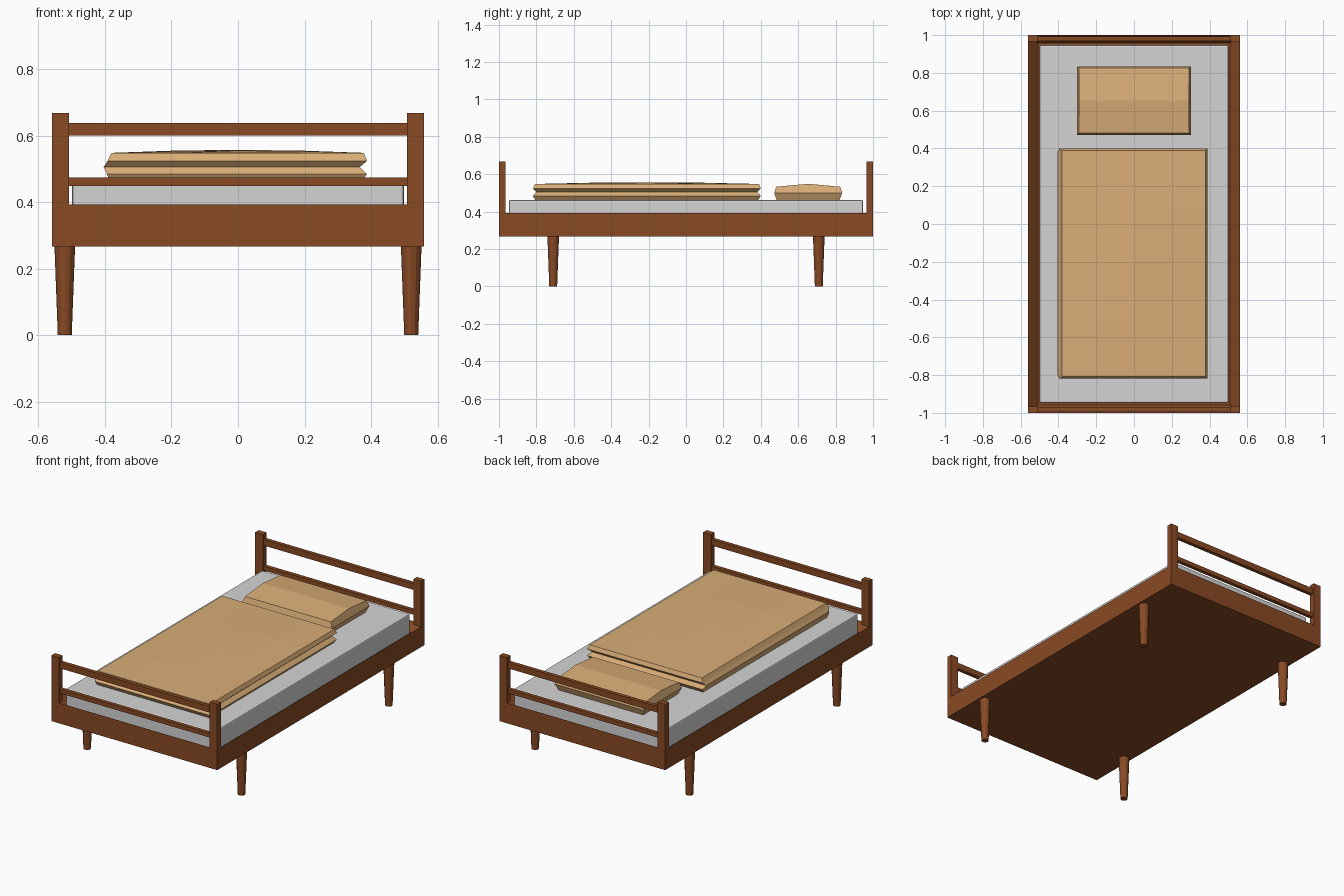
import bpy
import bmesh

cube = bpy.data.objects.get("Cube")
if cube:
    bpy.data.objects.remove(cube, do_unlink=True)


def material(name, rgb):
    mat = bpy.data.materials.new(name)
    mat.use_nodes = True
    mat.diffuse_color = (*rgb, 1)
    bsdf = mat.node_tree.nodes["Principled BSDF"]
    bsdf.inputs["Base Color"].default_value = (*rgb, 1)
    bsdf.inputs["Roughness"].default_value = 0.8
    return mat


wood = material("brown wood", (0.25, 0.068, 0.018))
linen = material("pale grey linen", (0.66, 0.66, 0.66))
blanket = material("tan fabric", (0.70, 0.42, 0.185))


def make(name, bm, mat):
    bmesh.ops.recalc_face_normals(bm, faces=bm.faces)
    mesh = bpy.data.meshes.new(name)
    bm.to_mesh(mesh)
    bm.free()
    mesh.materials.append(mat)
    obj = bpy.data.objects.new(name, mesh)
    bpy.context.collection.objects.link(obj)
    return obj


def box_mesh(x0, x1, y0, y1, z0, z1):
    bm = bmesh.new()
    bmesh.ops.create_cube(bm, size=1)
    for v in bm.verts:
        v.co.x = x0 if v.co.x < 0 else x1
        v.co.y = y0 if v.co.y < 0 else y1
        v.co.z = z0 if v.co.z < 0 else z1
    return bm


def cushion(name, levels, dome, mat, n=4):
    """Stack rectangular rings (x0, x1, y0, y1, z) and close with a domed top."""
    bm = bmesh.new()
    rings = []
    for x0, x1, y0, y1, z in levels[:-1]:
        rings.append([bm.verts.new(p) for p in
                      ((x0, y0, z), (x1, y0, z), (x1, y1, z), (x0, y1, z))])
    bm.faces.new(rings[0])
    for low, high in zip(rings, rings[1:]):
        for i in range(4):
            j = (i + 1) % 4
            bm.faces.new((low[i], low[j], high[j], high[i]))
    # Domed top grid
    x0, x1, y0, y1, z = levels[-1]
    grid = []
    for i in range(n + 1):
        row = []
        for j in range(n + 1):
            u, v = i / n, j / n
            height = z + dome(2 * u - 1, 2 * v - 1)
            row.append(bm.verts.new((x0 + (x1 - x0) * u, y0 + (y1 - y0) * v, height)))
        grid.append(row)
    for i in range(n):
        for j in range(n):
            bm.faces.new((grid[i][j], grid[i + 1][j], grid[i + 1][j + 1], grid[i][j + 1]))
    # Join the last ring to the grid border
    borders = ([r[0] for r in grid], grid[-1],
               [r[-1] for r in reversed(grid)], list(reversed(grid[0])))
    for i, side in enumerate(borders):
        bm.faces.new([rings[-1][i], rings[-1][(i + 1) % 4]] + side[::-1])
    return make(name, bm, mat)


# Bed frame: a box with a shallow well for the mattress
bm = box_mesh(-0.56, 0.56, -1, 1, 0.267, 0.392)
bm.normal_update()
top = [f for f in bm.faces if f.normal.z > 0.9]
bmesh.ops.inset_region(bm, faces=top, thickness=0.001)
for v in top[0].verts:
    v.co.x = 0.508 if v.co.x > 0 else -0.508
    v.co.y = 0.958 if v.co.y > 0 else -0.958
    v.co.z = 0.34
make("bed_frame", bm, wood)

# Matching end boards at head and foot
for end, sy in (("foot", -1), ("head", 1)):
    for side, sx in (("left", 1), ("right", -1)):
        bm = box_mesh(*sorted((sx * 0.508, sx * 0.56)),
                      *sorted((sy * 0.965, sy)), 0.392, 0.668)
        make(f"{end}_post_{side}", bm, wood)
        # Tapered round leg
        bm = bmesh.new()
        bmesh.ops.create_cone(bm, cap_ends=True, segments=12,
                              radius1=0.021, radius2=0.031, depth=0.267)
        bmesh.ops.translate(bm, verts=bm.verts, vec=(sx * 0.521, sy * 0.71, 0.1335))
        leg = make(f"{end}_leg_{side}", bm, wood)
    for label, z0, z1 in (("upper", 0.6, 0.637), ("lower", 0.448, 0.474)):
        bm = box_mesh(-0.508, 0.508, *sorted((sy * 0.97, sy * 0.993)), z0, z1)
        make(f"{end}_rail_{label}", bm, wood)

# Mattress with softened edges
mattress = make("mattress", box_mesh(-0.499, 0.499, -0.947, 0.947, 0.34, 0.461), linen)
bevel = mattress.modifiers.new("soft edges", "BEVEL")
bevel.width = 0.007
bevel.segments = 2

# Folded duvet: the fold is on the right, two open layers on the other sides
cushion("folded_duvet", [
    (-0.385, 0.37, -0.805, 0.385, 0.461),
    (-0.394, 0.388, -0.818, 0.4, 0.484),
    (-0.404, 0.366, -0.8, 0.382, 0.505),
    (-0.392, 0.388, -0.818, 0.4, 0.524),
    (-0.38, 0.378, -0.808, 0.39, 0.548),
], lambda u, v: 0.009 * (1 - u * u) * (1 - v * v), blanket)

# Pillow with a ridge across its width
cushion("pillow", [
    (-0.285, 0.285, 0.485, 0.82, 0.461),
    (-0.303, 0.303, 0.472, 0.835, 0.499),
    (-0.29, 0.29, 0.482, 0.825, 0.533),
], lambda u, v: 0.016 * (1 - abs(v)), blanket)
